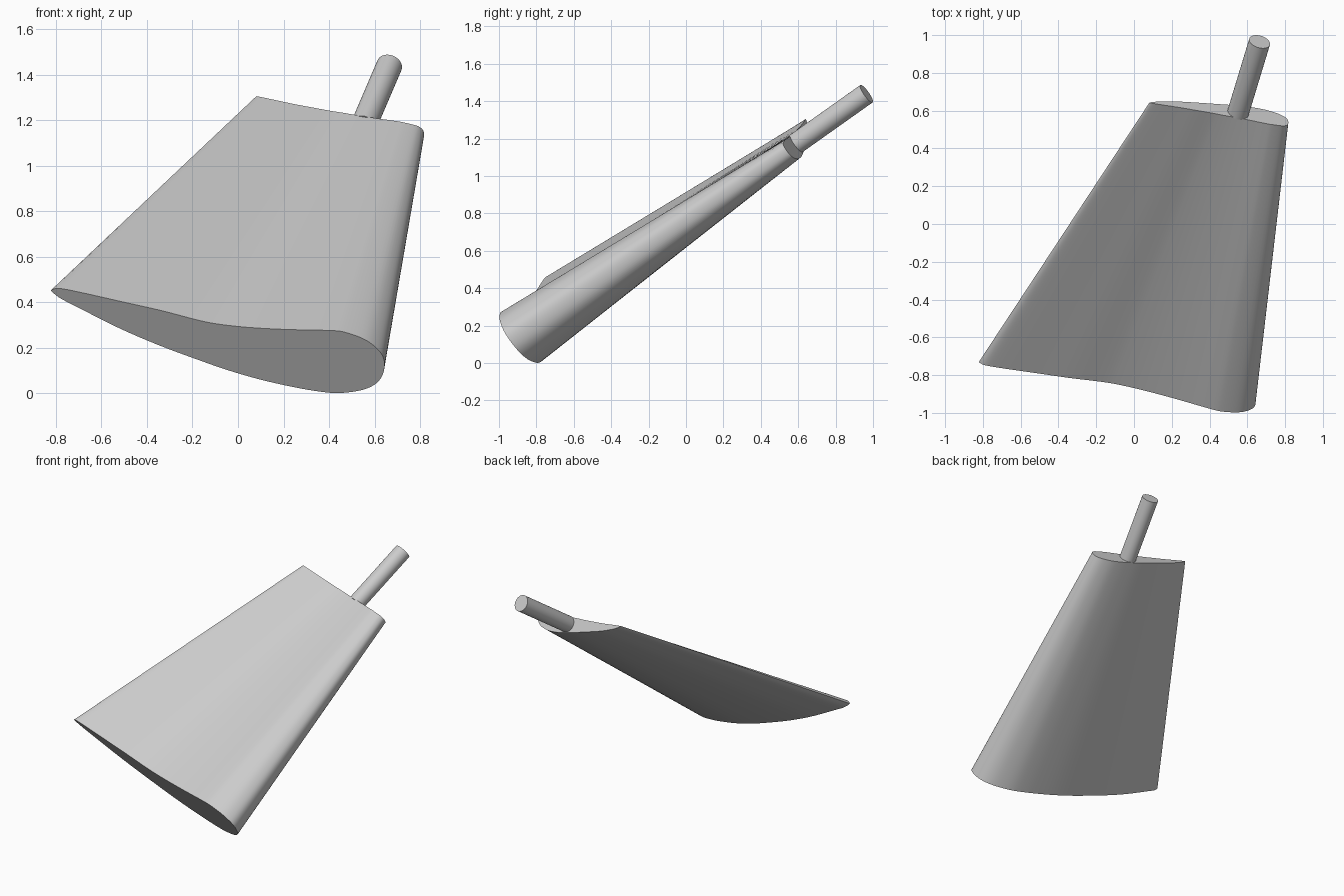
import bpy, bmesh
from mathutils import Vector

if "Cube" in bpy.data.objects:
    bpy.data.objects.remove(bpy.data.objects["Cube"])

AXIS = Vector((0.24, 0.79, 0.56)).normalized()   # span direction, square to both end sections
ROOT, TIP, ROD_END = -0.523, 1.26, 1.728         # distances along the axis

grey = bpy.data.materials.new("grey")
grey.diffuse_color = (0.6, 0.6, 0.6, 1)
grey.use_nodes = True
grey.node_tree.nodes["Principled BSDF"].inputs["Base Color"].default_value = grey.diffuse_color

# End outlines as (x, z): trailing edge, upper side, round leading edge, lower side
root = [(-.822, .452), (-.79, .461), (-.70, .445), (-.50, .40), (-.34, .364), (-.17, .32),
        (-.08, .303), (.05, .289), (.22, .28), (.40, .276), (.47, .268), (.555, .237),
        (.61, .197), (.638, .158), (.643, .114), (.63, .07), (.595, .035), (.535, .012),
        (.435, .001), (.335, .011), (.225, .031), (.095, .061), (-.04, .10), (-.17, .145),
        (-.345, .21), (-.52, .285), (-.695, .373), (-.785, .42)]
tip = [(.081, 1.305), (.096, 1.302), (.14, 1.293), (.243, 1.271), (.323, 1.256), (.41, 1.24),
       (.455, 1.233), (.52, 1.222), (.606, 1.208), (.70, 1.195), (.735, 1.188), (.78, 1.177),
       (.80, 1.168), (.814, 1.153), (.817, 1.13), (.81, 1.112), (.79, 1.10), (.755, 1.093),
       (.70, 1.093), (.63, 1.104), (.56, 1.122), (.50, 1.14), (.44, 1.16), (.385, 1.178),
       (.32, 1.20), (.234, 1.23), (.145, 1.267), (.10, 1.291)]


def section(points, dist, steps=4):
    """Smooth an outline through its points, sharp at the trailing edge, and lay it on its plane."""
    pts = [Vector(p) for p in points] + [Vector(points[0])]
    out = []
    for i in range(len(pts) - 1):
        b, c = pts[i], pts[i + 1]
        a = pts[i - 1] if i else b
        d = pts[i + 2] if i + 2 < len(pts) else c
        for k in range(steps):
            t = k / steps
            p = 0.5 * (2 * b + (c - a) * t + (2 * a - 5 * b + 4 * c - d) * t * t
                       + (3 * b - a - 3 * c + d) * t ** 3)
            out.append(Vector((p.x, (dist - AXIS.x * p.x - AXIS.z * p.y) / AXIS.y, p.y)))
    return out


def finish(obj, angle):
    obj.data.materials.append(grey)
    bpy.ops.object.select_all(action='DESELECT')
    obj.select_set(True)
    bpy.context.view_layer.objects.active = obj
    bpy.ops.object.shade_smooth_by_angle(angle=angle)


# Tapered blade lofted between the two sections
bm = bmesh.new()
lower = [bm.verts.new(p) for p in section(root, ROOT)]
upper = [bm.verts.new(p) for p in section(tip, TIP)]
n = len(lower)
for i in range(n):
    j = (i + 1) % n
    bm.faces.new((lower[i], lower[j], upper[j], upper[i]))
bm.faces.new(lower)
bm.faces.new(upper)
bmesh.ops.recalc_face_normals(bm, faces=bm.faces)
mesh = bpy.data.meshes.new("blade")
bm.to_mesh(mesh)
bm.free()
blade = bpy.data.objects.new("blade", mesh)
bpy.context.collection.objects.link(blade)
finish(blade, 0.6)

# Round shaft standing on the tip section
end = Vector((0.665, 0.965, 1.44))
length = ROD_END - TIP + 0.01
bpy.ops.mesh.primitive_cylinder_add(vertices=48, radius=0.057, depth=length,
                                    location=end - AXIS * length / 2,
                                    rotation=AXIS.to_track_quat('Z', 'Y').to_euler())
shaft = bpy.context.object
shaft.name = "shaft"
finish(shaft, 0.6)
